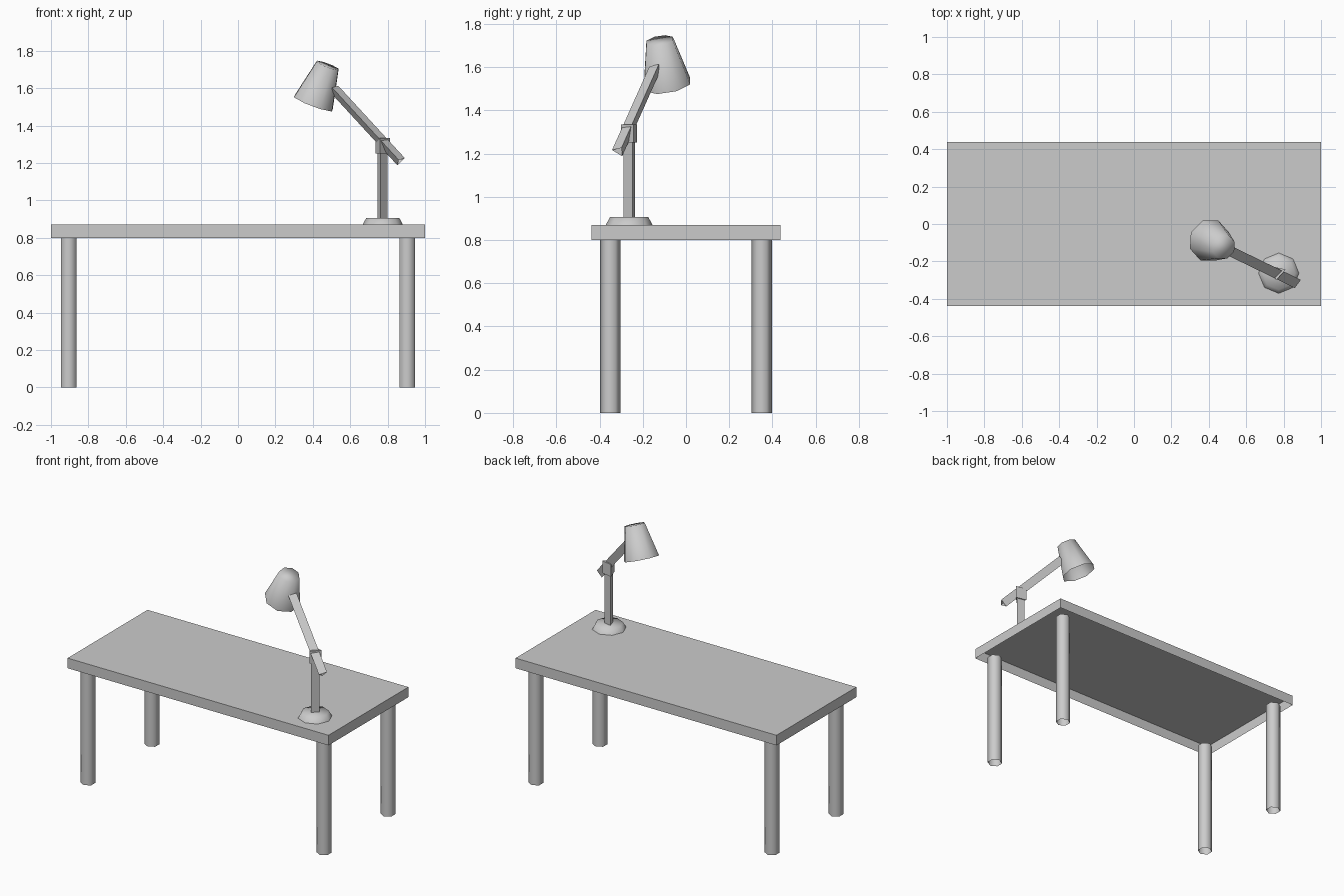
import bpy, bmesh, math
from mathutils import Vector

if "Cube" in bpy.data.objects:
    bpy.data.objects.remove(bpy.data.objects["Cube"])


def finish(name, bm, smooth=False):
    bmesh.ops.recalc_face_normals(bm, faces=bm.faces)
    me = bpy.data.meshes.new(name)
    bm.to_mesh(me)
    bm.free()
    ob = bpy.data.objects.new(name, me)
    bpy.context.collection.objects.link(ob)
    if smooth:
        bpy.ops.object.select_all(action='DESELECT')
        ob.select_set(True)
        bpy.context.view_layer.objects.active = ob
        bpy.ops.object.shade_smooth_by_angle(angle=math.radians(80))
    return ob


def tube(name, p0, p1, r0, r1, sides, roll=0, cap0=False, cap1=False, smooth=False):
    """Tapered n-sided tube between two points, with optional end caps."""
    p0, p1 = Vector(p0), Vector(p1)
    axis = (p1 - p0).normalized()
    u = Vector((0, 0, 1)).cross(axis)
    u = u.normalized() if u.length > 1e-4 else Vector((1, 0, 0))
    v = axis.cross(u)
    bm = bmesh.new()
    rings = []
    for p, r in ((p0, r0), (p1, r1)):
        angles = [math.radians(roll) + math.tau * i / sides for i in range(sides)]
        rings.append([bm.verts.new(p + r * (math.cos(a) * u + math.sin(a) * v)) for a in angles])
    a, b = rings
    for i in range(sides):
        j = (i + 1) % sides
        bm.faces.new((a[i], a[j], b[j], b[i]))
    if cap0:
        bm.faces.new(a[::-1])
    if cap1:
        bm.faces.new(b)
    # orient outward by the first side face
    ob = finish(name, bm, smooth)
    return ob


# Table top: shallow box, open underneath
bm = bmesh.new()
bmesh.ops.create_cube(bm, size=1)
bmesh.ops.scale(bm, vec=(2, 0.875, 0.07), verts=bm.verts)
bmesh.ops.translate(bm, vec=(0, 0, 0.835), verts=bm.verts)
bmesh.ops.delete(bm, geom=[f for f in bm.faces if f.normal.z < -0.5], context='FACES_ONLY')
finish("table_top", bm)

# Four hexagonal legs
for sx, side in ((-1, "left"), (1, "right")):
    for sy, end in ((-1, "front"), (1, "back")):
        x, y = 0.905 * sx, 0.35 * sy
        tube(f"leg_{end}_{side}", (x, y, 0), (x, y, 0.80), 0.0475, 0.0475, 6, roll=30, smooth=True)

# Lamp base
tube("lamp_base", (0.774, -0.263, 0.87), (0.774, -0.263, 0.907), 0.108, 0.088, 8,
     cap1=True, smooth=True)

# Three-sided post and the clamp at its top
tube("lamp_post", (0.769, -0.257, 0.89), (0.769, -0.257, 1.33), 0.032, 0.032, 3, roll=18)
tube("lamp_clamp", (0.769, -0.257, 1.25), (0.769, -0.257, 1.335), 0.045, 0.045, 3, roll=18,
     cap0=True, cap1=True)

# Three-sided slanted arm
tube("lamp_arm", (0.868, -0.312, 1.21), (0.512, -0.139, 1.597), 0.032, 0.032, 3, roll=255)

# Shade, open at the bottom
tube("lamp_shade", (0.403, -0.088, 1.52), (0.479, -0.122, 1.722), 0.117, 0.067, 8,
     cap1=True, smooth=True)
